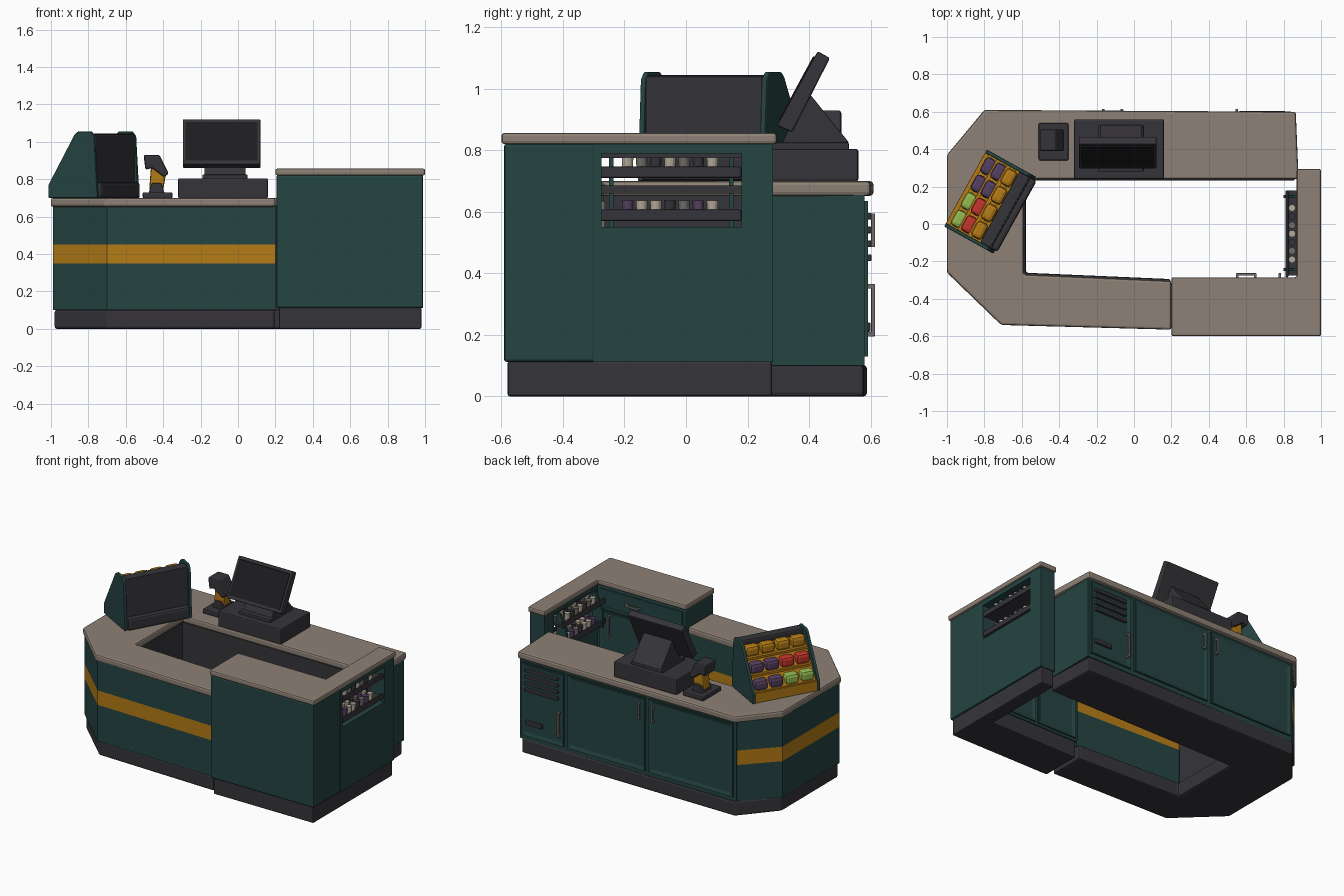
import bpy, bmesh, math
from mathutils import Matrix

cube = bpy.data.objects.get("Cube")
if cube:
    bpy.data.objects.remove(cube)


def material(name, r, g, b):
    m = bpy.data.materials.new(name)
    m.use_nodes = True
    m.diffuse_color = (r, g, b, 1)
    m.node_tree.nodes["Principled BSDF"].inputs["Base Color"].default_value = (r, g, b, 1)
    return m


GREEN = material("deep green paint", 0.018, 0.058, 0.054)
DARK = material("charcoal", 0.036, 0.034, 0.041)
BEIGE = material("beige worktop", 0.27, 0.22, 0.18)
AMBER = material("amber", 0.46, 0.20, 0.008)
BLACK = material("screen black", 0.012, 0.012, 0.014)
METAL = material("grey metal", 0.16, 0.15, 0.14)
PURPLE = material("purple", 0.09, 0.05, 0.12)
RED = material("red", 0.55, 0.035, 0.025)
LIME = material("lime", 0.30, 0.48, 0.08)
CREAM = material("cream", 0.46, 0.40, 0.32)

PLACE = {"x": lambda p, d: (d, p[0], p[1]),
         "y": lambda p, d: (p[0], d, p[1]),
         "z": lambda p, d: (p[0], p[1], d)}


def finish(name, bm, mat, bevel=0, segments=2):
    bmesh.ops.recalc_face_normals(bm, faces=bm.faces)
    me = bpy.data.meshes.new(name)
    bm.to_mesh(me)
    bm.free()
    me.materials.append(mat)
    ob = bpy.data.objects.new(name, me)
    bpy.context.collection.objects.link(ob)
    if bevel:
        mod = ob.modifiers.new("soft_edges", "BEVEL")
        mod.width, mod.segments = bevel, segments
    return ob


def prism(name, axis, pts, a, b, mat, bevel=0):
    """Extrude a flat profile along an axis from a to b."""
    bm = bmesh.new()
    face = bm.faces.new([bm.verts.new(PLACE[axis](p, a)) for p in pts])
    new = bmesh.ops.extrude_face_region(bm, geom=[face])["geom"]
    shift = PLACE[axis]((0, 0), b - a)
    bmesh.ops.translate(bm, vec=shift, verts=[v for v in new if isinstance(v, bmesh.types.BMVert)])
    return finish(name, bm, mat, bevel)


def box(name, x, y, z, mat, bevel=0):
    pts = [(x[0], y[0]), (x[1], y[0]), (x[1], y[1]), (x[0], y[1])]
    return prism(name, "z", pts, z[0], z[1], mat, bevel)


def door(name, x, y, z):
    """Door facing +y with a recessed centre panel."""
    ob = box(name, x, y, z, GREEN)
    bm = bmesh.new()
    bm.from_mesh(ob.data)
    front = [f for f in bm.faces if f.normal.y > 0.9]
    bmesh.ops.inset_region(bm, faces=front, thickness=0.035)
    bmesh.ops.translate(bm, vec=(0, -0.008, 0), verts=front[0].verts)
    bm.to_mesh(ob.data)
    bm.free()
    return ob


def cylinder(name, x, y, z, r, h, mat):
    bm = bmesh.new()
    bmesh.ops.create_cone(bm, cap_ends=True, segments=12, radius1=r * 0.85, radius2=r, depth=h,
                          matrix=Matrix.Translation((x, y, z + h / 2)))
    return finish(name, bm, mat)


def handle(name, x, y, z, length, upright=True):
    """Bar handle standing off a +y face on two posts."""
    t, h = 0.007, length / 2
    for s in (-1, 1):
        px, pz = (x, z + s * (h - t)) if upright else (x + s * (h - t), z)
        box(name + "_post", (px - t, px + t), (y, y + 0.016), (pz - t, pz + t), METAL)
    w, v = (t, h) if upright else (h, t)
    box(name + "_bar", (x - w, x + w), (y + 0.012, y + 0.025), (z - v, z + v), METAL, 0.003)


# Low counter: worktop, banded front and left body, back cabinet, plinth
top = [(0.2, -0.565), (-0.71, -0.54), (-1, -0.26), (-1, 0.37), (-0.8, 0.61),
       (0.865, 0.6), (0.88, 0.24), (-0.59, 0.24), (-0.59, -0.27), (0.2, -0.305)]
prism("low_worktop", "z", top, 0.652, 0.70, BEIGE, 0.012)
wrap = [(0.2, -0.553), (-0.7, -0.53), (-0.99, -0.255), (-0.99, 0.365),
        (-0.79, 0.575), (-0.6, 0.56), (-0.6, -0.28), (0.2, -0.315)]
for name, z0, z1, mat in (("lower_wrap", 0.1, 0.35, GREEN), ("amber_stripe", 0.35, 0.45, AMBER),
                          ("upper_wrap", 0.45, 0.655, GREEN)):
    prism(name, "z", wrap, z0, z1, mat)
box("back_cabinet", (-0.79, 0.86), (0.25, 0.58), (0.1, 0.655), GREEN)
prism("low_plinth", "z", [(x * 0.98, y * 0.965) for x, y in top], 0, 0.102, DARK, 0.012)
box("left_inner_lining", (-0.601, -0.593), (-0.27, 0.25), (0.1, 0.653), DARK)
box("back_inner_lining", (-0.6, 0.86), (0.243, 0.251), (0.1, 0.653), DARK)

# Cabinet doors, vent panel and handles on the back
for name, x in (("vent_door", (0.52, 0.84)), ("middle_door", (-0.1, 0.49)), ("end_door", (-0.77, -0.13))):
    door(name, x, (0.578, 0.592), (0.13, 0.635))
for x in (-0.165, -0.065):
    handle("door_handle", x, 0.59, 0.54, 0.11)
handle("vent_door_handle", 0.55, 0.59, 0.28, 0.17)
for i in range(4):
    z = 0.44 + 0.045 * i
    box("vent_slat", (0.56, 0.81), (0.582, 0.603), (z, z + 0.022), DARK, 0.004)
box("lower_vent", (0.68, 0.81), (0.582, 0.6), (0.21, 0.24), DARK, 0.004)

# High counter: worktop, front block, side wall around an open niche
high = [(0.2, -0.6), (1, -0.6), (1, 0.295), (0.87, 0.295), (0.87, -0.285), (0.2, -0.285)]
prism("high_worktop", "z", high, 0.82, 0.857, BEIGE, 0.01)
box("high_front_block", (0.205, 0.99), (-0.592, -0.295), (0.112, 0.822), GREEN, 0.01)
for name, y, z in (("wall_below_niche", (-0.3, 0.283), (0.112, 0.55)),
                   ("wall_above_niche", (-0.3, 0.283), (0.79, 0.822)),
                   ("wall_beside_niche", (0.18, 0.283), (0.54, 0.8)),
                   ("wall_near_corner", (-0.3, -0.275), (0.54, 0.8))):
    box(name, (0.88, 0.99), y, z, GREEN)
plinth = [(0.22, -0.58), (0.98, -0.58), (0.98, 0.28), (0.885, 0.28), (0.885, -0.3), (0.22, -0.3)]
prism("high_plinth", "z", plinth, 0, 0.115, DARK, 0.008)

# Inner doors of the high counter
for x in ((0.23, 0.53), (0.55, 0.86)):
    door("inner_door", x, (-0.297, -0.286), (0.13, 0.66))
box("inner_drawer", (0.23, 0.86), (-0.297, -0.287), (0.68, 0.8), GREEN, 0.003)
handle("inner_door_handle", 0.78, -0.288, 0.56, 0.15)
handle("inner_drawer_handle", 0.6, -0.288, 0.74, 0.11, False)

# Cup rack in the niche
for y in (-0.25, 0.14):
    side = [(0.88, 0.54), (0.80, 0.56), (0.80, 0.66), (0.85, 0.79), (0.88, 0.79)]
    prism("cup_rack_side", "y", side, y, y + 0.015, GREEN)
row = (PURPLE, CREAM, CREAM, DARK, METAL, PURPLE, CREAM)
for level, z in enumerate((0.575, 0.715)):
    box("cup_shelf", (0.815, 0.975), (-0.275, 0.18), (z, z + 0.015), DARK)
    for x in (0.81, 0.97):
        box("cup_shelf_lip", (x, x + 0.015), (-0.285, 0.18), (z - 0.005, z + 0.032), DARK, 0.006)
    box("cup_rail", (0.89, 0.9), (-0.275, 0.18), (z + 0.085 - level * 0.025, z + 0.11 - level * 0.03), DARK)
    for i in range(7):
        mat = row[i] if level == 0 else (CREAM, METAL, DARK)[i % 3]
        for x in (0.845, 0.895, 0.945):
            cylinder("cup", x, -0.19 + 0.046 * i, z + 0.012, 0.019, 0.05, mat)

# Till: cash drawer, stand and tilted monitor
box("cash_drawer", (-0.32, 0.16), (0.24, 0.56), (0.698, 0.805), DARK, 0.008)
box("monitor_foot", (-0.19, 0.05), (0.28, 0.53), (0.8, 0.825), DARK, 0.005)
stand = [(0.31, 0.82), (0.34, 0.88), (0.405, 0.98), (0.53, 0.825)]
prism("monitor_stand", "x", stand, -0.18, 0.04, DARK, 0.004)
prism("monitor", "x", [(0.295, 0.88), (0.345, 0.858), (0.468, 1.10), (0.428, 1.122)], -0.295, 0.12, DARK, 0.006)
prism("display", "x", [(0.302, 0.9), (0.31, 0.9), (0.421, 1.105), (0.413, 1.105)], -0.28, 0.105, BLACK)

# Hand scanner on its cradle
box("scanner_base", (-0.51, -0.35), (0.34, 0.54), (0.698, 0.73), DARK, 0.008)
prism("scanner_cradle", "y", [(-0.48, 0.72), (-0.39, 0.72), (-0.41, 0.78), (-0.46, 0.78)], 0.40, 0.5, DARK, 0.006)
prism("scanner_grip", "y", [(-0.475, 0.74), (-0.4, 0.74), (-0.38, 0.86), (-0.465, 0.87)], 0.41, 0.485, AMBER, 0.012)
head = [(-0.505, 0.93), (-0.42, 0.93), (-0.37, 0.83), (-0.395, 0.81), (-0.46, 0.86), (-0.495, 0.85)]
prism("scanner_head", "y", head, 0.39, 0.505, DARK, 0.01)

# Angled sweet rack, built square then turned on the corner of the counter
side = [(-0.15, 0.7), (-0.15, 0.77), (0.01, 1.04), (0.03, 1.055), (0.11, 1.055), (0.13, 1.03), (0.15, 0.7)]
rack = [prism("rack_side", "x", side, x, x + 0.02, GREEN, 0.005) for x in (-0.235, 0.215)]
rack += [
    prism("rack_steps", "x", [(-0.14, 0.7), (-0.14, 0.75), (0.04, 1.0), (0.1, 1.0), (0.1, 0.7)],
          -0.217, 0.217, AMBER),
    box("rack_back", (-0.217, 0.217), (0.098, 0.13), (0.7, 1.04), DARK, 0.006),
    box("rack_back_base", (-0.217, 0.217), (0.12, 0.165), (0.7, 0.785), DARK, 0.015),
    box("rack_top_bar", (-0.217, 0.217), (0.06, 0.125), (1.0, 1.045), DARK, 0.01),
    box("rack_front_lip", (-0.217, 0.217), (-0.15, -0.13), (0.7, 0.765), AMBER, 0.006)]
tiers = ((PURPLE, PURPLE, LIME, LIME), (PURPLE, PURPLE, RED, RED), (AMBER,) * 4)
for i, tier in enumerate(tiers):
    y, z = -0.1 + 0.062 * i, 0.805 + 0.092 * i
    rack.append(box("rack_shelf_edge", (-0.217, 0.217), (y - 0.04, y), (z - 0.05, z - 0.036), AMBER))
    for j, mat in enumerate(tier):
        x = -0.16 + 0.107 * j
        rack.append(box("sweet_bag", (x - 0.047, x + 0.047), (y - 0.032, y + 0.035),
                        (z - 0.036, z + 0.034), mat, 0.02))
turn = Matrix.Translation((-0.77, 0.12, 0)) @ Matrix.Rotation(math.radians(-119), 4, "Z")
for ob in rack:
    ob.matrix_world = turn
